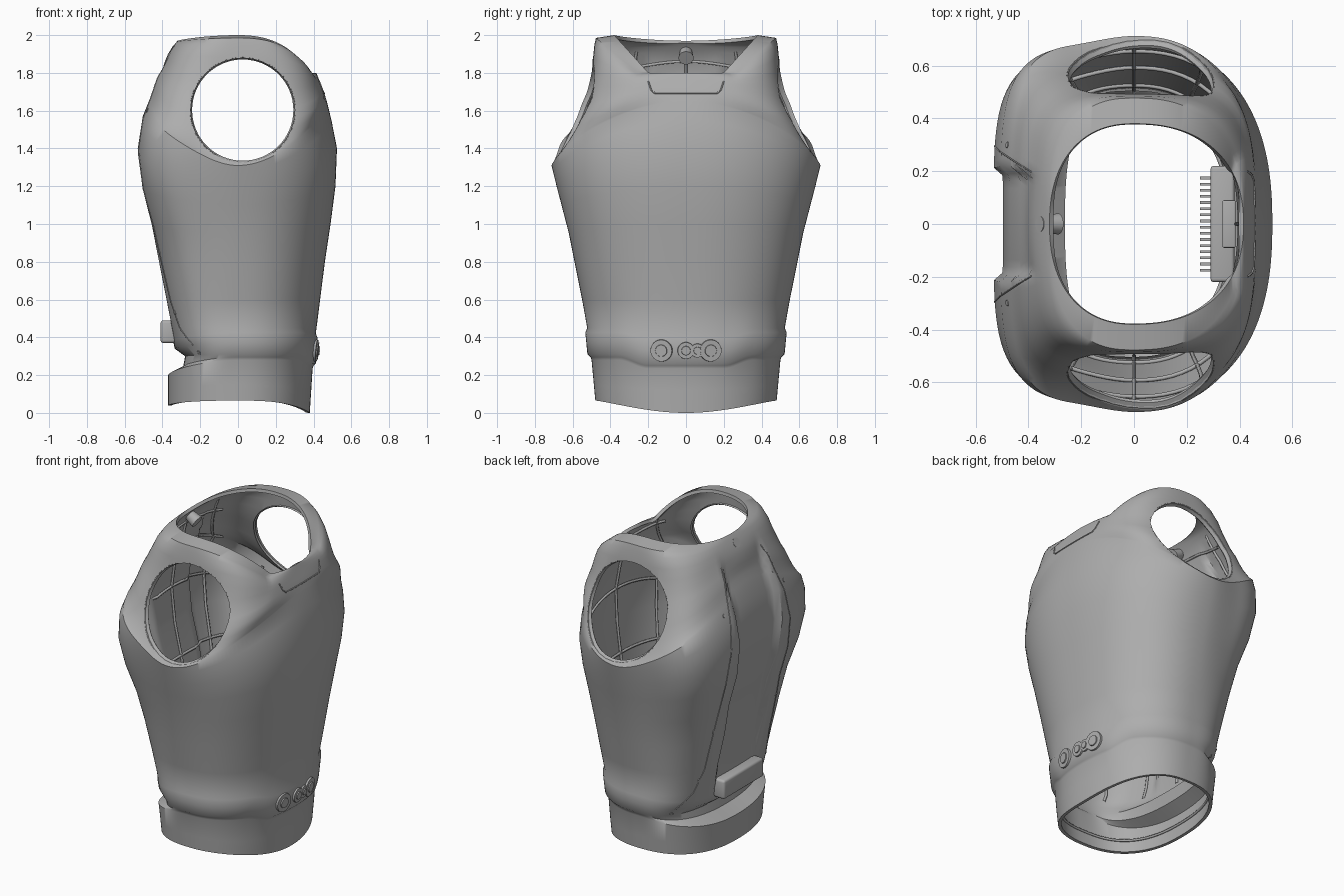
import bpy, bmesh, math
from mathutils import Vector, Matrix
from mathutils.bvhtree import BVHTree

cube = bpy.data.objects.get("Cube")
if cube:
    bpy.data.objects.remove(cube)

grey = bpy.data.materials.new("shell_grey")
grey.use_nodes = True
tone = (0.42, 0.42, 0.42, 1)
grey.diffuse_color = tone
grey.node_tree.nodes["Principled BSDF"].inputs["Base Color"].default_value = tone

# Silhouettes as (height, offset): back, side and chest
BACK = [(.04, -.37), (.2, -.37), (.245, -.29), (.3, -.28), (.34, -.335), (.46, -.36), (.8, -.425),
        (1, -.46), (1.2, -.508), (1.4, -.535), (1.6, -.505), (1.8, -.43), (1.94, -.345), (1.97, -.32)]
SIDE = [(.065, .48), (.28, .5), (.295, .505), (.312, .522), (.425, .533), (.45, .523), (.6, .55),
        (.95, .62), (1.2, .685), (1.31, .712), (1.34, .685), (1.42, .637), (1.5, .595), (1.65, .537),
        (1.8, .5), (1.95, .485), (1.985, .477), (2, .38)]
CHEST = [(0, .38), (.235, .395), (.25, .4), (.262, .412), (.395, .422), (.42, .412), (.8, .46),
         (1, .49), (1.3, .529), (1.4, .524), (1.6, .485), (1.7, .455), (1.8, .415)]
BACK_ROUND = [(0, 2.5), (.9, 3.3), (1.31, 4.5), (1.8, 4), (1.92, 3.6), (2, 2.3)]
CHEST_ROUND = [(0, 2.2), (1.31, 2.4), (1.5, 3.5), (1.8, 3.5), (1.92, 3.1), (2, 2.3)]

# Ring heights at back, side and chest
RINGS = [(.04, .065, 0), (.12, .15, .12), (.2, .28, .235), (.245, .295, .25), (.3, .312, .262),
         (.34, .37, .33), (.38, .425, .395), (.46, .45, .42), (.6, .6, .6), (.8, .78, .8),
         (1, .95, 1), (1.2, 1.1, 1.2), (1.42, 1.2, 1.4), (1.6, 1.28, 1.55), (1.7, 1.31, 1.65)]
for z in (1.34, 1.42, 1.5, 1.58, 1.65, 1.72, 1.8, 1.88, 1.95, 1.985, 2):
    f = (z - 1.31) / .69
    RINGS.append((1.7 + .27 * f, z, 1.65 + .15 * f))


def look(table, z):
    if z <= table[0][0]:
        return table[0][1]
    for (a, u), (b, v) in zip(table, table[1:]):
        if z <= b:
            return u + (v - u) * (z - a) / (b - a)
    return table[-1][1]


def smooth(f):
    f = min(1, max(0, f))
    return f * f * (3 - 2 * f)


def ring_point(ring, t):
    zl, zm, zr = ring
    c, s = math.cos(t), math.sin(t)
    n = look(CHEST_ROUND if c > 0 else BACK_ROUND, zm)
    r = (abs(c) ** n + abs(s) ** n) ** (-1 / n)
    y = look(SIDE, zm) * s * r
    x = c * r * (look(CHEST, zr) if c > 0 else -look(BACK, zl))
    w = c * c
    if zm < .1:  # flatter lower rim
        w *= abs(c)
    elif c > 0 and .2 < zm < .5:  # belt dips at the front
        w = smooth((.36 - abs(y)) / .16)
    elif c > 0 and zm > 1.31:  # straight-sided neck notch
        notch = min(1, 2.1 * (1 - abs(s) * r))
        w += (notch - w) * smooth((zm - 1.31) / .69)
    z = zm + ((zr if c > 0 else zl) - zm) * w
    if c < 0:
        # soft ridge down each flank
        y *= 1 - .04 * smooth(-x / .25) * smooth((zm - .4) / .4) * smooth((1.6 - zm) / .25)
        # sunken spine panel
        x += .035 * smooth((.21 - abs(y)) / .03) * smooth((z - .42) / .1) * smooth((1.9 - z) / .15)
    return Vector((x, y, z))


def finish(name, bm, angle=30):
    bmesh.ops.recalc_face_normals(bm, faces=bm.faces)
    mesh = bpy.data.meshes.new(name)
    bm.to_mesh(mesh)
    bm.free()
    ob = bpy.data.objects.new(name, mesh)
    bpy.context.collection.objects.link(ob)
    mesh.materials.append(grey)
    shade(ob, angle)
    return ob


def shade(ob, angle):
    bpy.ops.object.select_all(action='DESELECT')
    ob.select_set(True)
    bpy.context.view_layer.objects.active = ob
    bpy.ops.object.shade_smooth_by_angle(angle=math.radians(angle))


def loft(bm, loops):
    rows = [[bm.verts.new(p) for p in loop] for loop in loops]
    n = len(rows[0])
    for a, b in zip(rows, rows[1:]):
        for i in range(n):
            j = (i + 1) % n
            bm.faces.new((a[i], a[j], b[j], b[i]))


def box(name, centre, size, bevel=.006):
    bm = bmesh.new()
    bmesh.ops.create_cube(bm, size=1, matrix=Matrix.Translation(centre) @ Matrix.Diagonal((*size, 1)))
    if bevel:
        bmesh.ops.bevel(bm, geom=bm.edges[:], offset=bevel, segments=3, profile=.5, affect='EDGES')
    return finish(name, bm)


def rod(name, centre, direction, r1, r2, depth):
    bm = bmesh.new()
    turn = Vector(direction).to_track_quat('Z', 'Y').to_matrix().to_4x4()
    bmesh.ops.create_cone(bm, cap_ends=True, segments=32, radius1=r1, radius2=r2, depth=depth,
                          matrix=Matrix.Translation(centre) @ turn)
    return finish(name, bm)


def wire(name, points, radius, closed=False):
    cu = bpy.data.curves.new(name, 'CURVE')
    cu.dimensions = '3D'
    cu.bevel_depth, cu.bevel_resolution = radius, 1
    sp = cu.splines.new('POLY')
    sp.points.add(len(points) - 1)
    for q, p in zip(sp.points, points):
        q.co = (*p, 1)
    sp.use_cyclic_u = closed
    cu.materials.append(grey)
    ob = bpy.data.objects.new(name, cu)
    bpy.context.collection.objects.link(ob)


# Torso shell
COUNT = 160
bm = bmesh.new()
loft(bm, [[ring_point(r, 2 * math.pi * i / COUNT) for i in range(COUNT)] for r in RINGS])
bmesh.ops.recalc_face_normals(bm, faces=bm.faces)
tree = BVHTree.FromBMesh(bm)
shell = finish("torso_shell", bm, 42)


def hit(origin, direction):
    p, n, _, _ = tree.ray_cast(Vector(origin), Vector(direction))
    return p, n


def around(deg, z):
    d = Vector((math.cos(math.radians(deg)), math.sin(math.radians(deg)), 0))
    return hit(d * 2 + Vector((0, 0, z)), -d)


solid = shell.modifiers.new("thickness", 'SOLIDIFY')
solid.thickness, solid.offset = .02, -1
cutter = rod("arm_cutter", (.025, 0, 1.603), (0, 1, 0), .276, .276, 2)
cutter.hide_render = True
cut = shell.modifiers.new("arm_holes", 'BOOLEAN')
cut.object, cut.operation, cut.solver = cutter, 'DIFFERENCE', 'EXACT'
bpy.context.view_layer.objects.active = shell
for m in [solid.name, cut.name]:
    bpy.ops.object.modifier_apply(modifier=m)
bpy.data.objects.remove(cutter)
shade(shell, 42)

# Arm hole lips
for side, label in ((1, "left"), (-1, "right")):
    loops = [[], [], []]
    for i in range(64):
        a = 2 * math.pi * i / 64
        u, v = math.cos(a), math.sin(a)
        p, _ = hit((.025 + .28 * u, side * 2, 1.603 + .28 * v), (0, -side, 0))
        for loop, r, d in zip(loops, (.28, .268, .275), (-.001, .025, .035)):
            loop.append((.025 + r * u, p.y - side * d, 1.603 + r * v))
    bm = bmesh.new()
    loft(bm, loops)
    finish(label + "_arm_lip", bm)


# Inner ribs
def inside(p):
    return Vector((p.x * .94, p.y * .955, p.z))


for k in (1, 8, 10, 12):
    wire("hoop_rib", [inside(ring_point(RINGS[k], 2 * math.pi * i / 80)) for i in range(80)], .008, True)
for k in (15, 20):
    for mid, label in ((0, "chest_rib"), (180, "back_rib")):
        arc = [inside(ring_point(RINGS[k], math.radians(mid + d))) for d in range(-36, 37, 3)]
        wire(label, arc, .008)
for deg in range(0, 360, 30):
    top = 14 if 40 < deg % 180 < 140 else 23
    wire("upright_rib", [inside(ring_point(r, math.radians(deg))) for r in RINGS[6:top]], .008)

# Lamps on the belt front
for y, r in ((-.13, .06), (0, .046), (.06, .038), (.13, .06)):
    p, n = hit((2, y, .33), (-1, 0, 0))
    rod("lamp_housing", p, n, r, r * .95, .02)
    rod("lamp_lens", p + n * .006, n, r * .6, r * .5, .02)

# Collar tab below the neck, laid on the chest
tab = [(-.2, 1.755), (-.185, 1.71), (-.165, 1.692), (.165, 1.692), (.185, 1.71), (.2, 1.755)]
outline = []
for (y0, z0), (y1, z1) in zip(tab, tab[1:]):
    for i in range(12):
        f = i / 11
        p, n = hit((2, y0 + (y1 - y0) * f, z0 + (z1 - z0) * f), (-1, 0, 0))
        outline.append(p + n * .001)
wire("collar_tab_edge", outline, .004)

# Back seams, fasteners and waist bar
for side, label in ((1, "left"), (-1, "right")):
    path = []
    for i in range(81):
        z = .36 + i * .0185
        deg = look([(.36, 118), (.45, 130), (.6, 138), (1, 146), (1.4, 151), (1.84, 153)], z)
        p, n = around(side * deg, z)
        path.append(p + n * .0005)
    wire(label + "_back_seam", path, .003)
    for deg, z in ((115, .32), (134, .53), (143, .85), (148, 1.6)):
        p, n = around(side * deg, z)
        rod(label + "_fastener", p, n, .013, .011, .006)
box("waist_bar", (-.37, 0, .43), (.08, .4, .12), .015)

# Electronics box with comb behind the lamps
box("inner_box", (.335, 0, .34), (.09, .44, .12), .012)
box("inner_plate", (.36, 0, .41), (.05, .18, .04))
for i in range(16):
    box("comb_tooth", (.275, -.175 + i * .0233, .34), (.05, .01, .1), 0)

# Locating peg behind the neck
p, n = hit((-2, 0, 1.92), (1, 0, 0))
rod("neck_peg", p - n * .04, n, .04, .03, .082)
